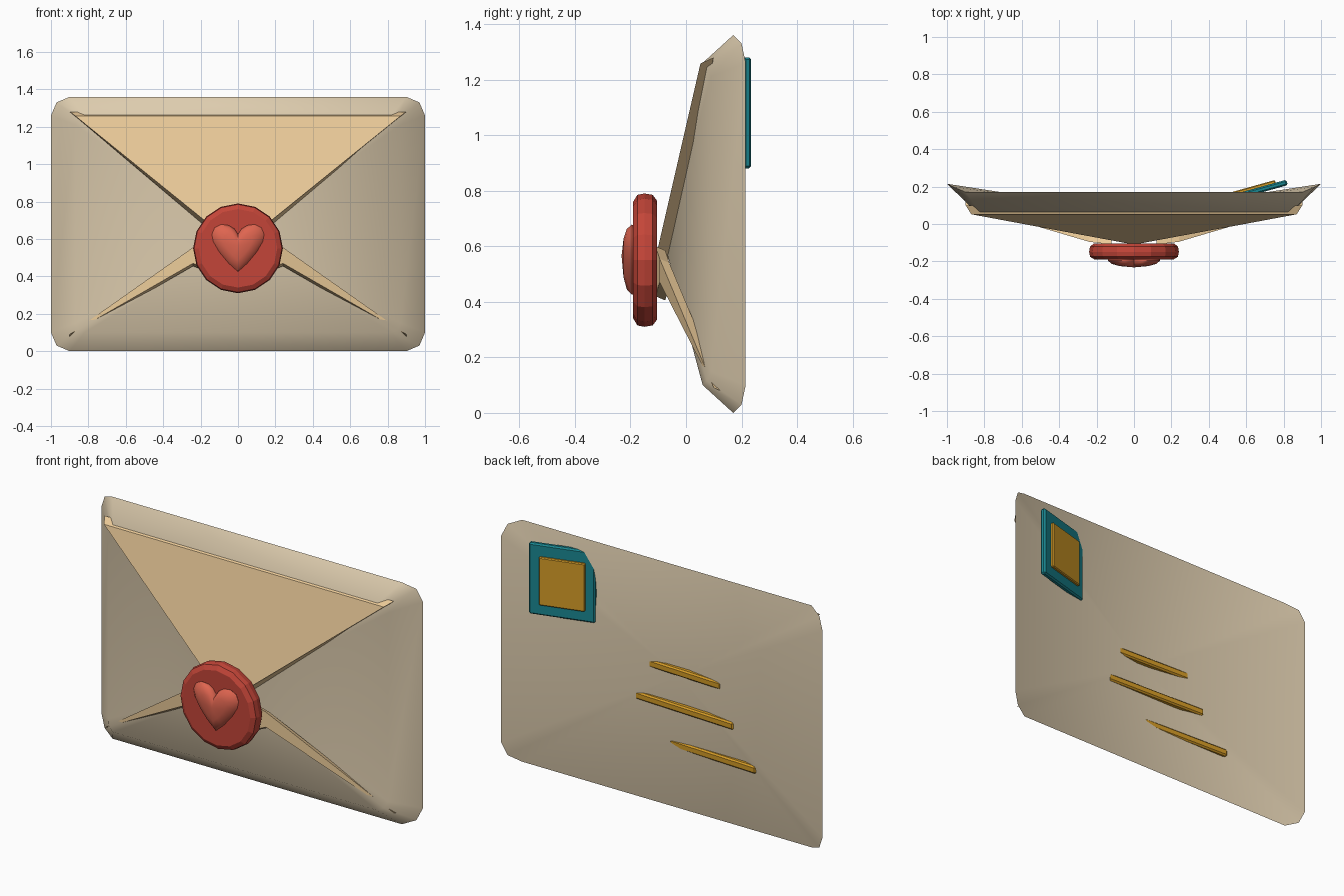
import bpy, bmesh, math
from mathutils import Matrix

if "Cube" in bpy.data.objects:
    bpy.data.objects.remove(bpy.data.objects["Cube"])


def mat(name, rgb):
    m = bpy.data.materials.new(name)
    m.diffuse_color = (*rgb, 1)
    m.use_nodes = True
    m.node_tree.nodes["Principled BSDF"].inputs["Base Color"].default_value = m.diffuse_color
    return m


PAPER = mat("paper", (0.72, 0.60, 0.42))
FOLD = mat("fold_paper", (0.84, 0.60, 0.32))
WAX = mat("wax", (0.55, 0.06, 0.04))
HEART = mat("heart_wax", (0.74, 0.13, 0.08))
TEAL = mat("teal", (0.01, 0.24, 0.28))
GOLD = mat("gold", (0.66, 0.33, 0.02))


def finish(name, bm, material, angle=None):
    bmesh.ops.recalc_face_normals(bm, faces=bm.faces)
    me = bpy.data.meshes.new(name)
    bm.to_mesh(me)
    bm.free()
    ob = bpy.data.objects.new(name, me)
    bpy.context.collection.objects.link(ob)
    me.materials.append(material)
    if angle:
        bpy.ops.object.select_all(action='DESELECT')
        ob.select_set(True)
        bpy.context.view_layer.objects.active = ob
        bpy.ops.object.shade_smooth_by_angle(angle=math.radians(angle))
    return ob


def loft(name, rings, material, first=None, last=None, angle=None):
    """Skin matching rings; close each end with a face, or a fan to an apex."""
    bm = bmesh.new()
    loops = [[bm.verts.new(p) for p in r] for r in rings]
    n = len(rings[0])
    for a, b in zip(loops, loops[1:]):
        for i in range(n):
            bm.faces.new((a[i], a[(i + 1) % n], b[(i + 1) % n], b[i]))
    for loop, apex in ((loops[0], first), (loops[-1], last)):
        if apex:
            v = bm.verts.new(apex)
            for i in range(n):
                bm.faces.new((loop[i], loop[(i + 1) % n], v))
        else:
            bm.faces.new(loop)
    return finish(name, bm, material, angle)


def slab(name, center, size, turn, material, bevel=0.008):
    bm = bmesh.new()
    bmesh.ops.create_cube(bm, size=1, matrix=Matrix.Diagonal((*size, 1)))
    bmesh.ops.bevel(bm, geom=bm.edges[:], offset=bevel, segments=1, affect='EDGES')
    bm.transform(Matrix.Translation(center) @ Matrix.Rotation(turn, 4, 'Z'))
    return finish(name, bm, material)


# Envelope body: dished back, raised front, clipped corners
def corner_ring(pts):
    """Upper right corner points mirrored to all four corners (mid height 0.68)."""
    ring = []
    for sx, sz in ((1, 1), (1, -1), (-1, -1), (-1, 1)):
        seq = pts if sx * sz > 0 else pts[::-1]
        ring += [(sx * x, y, 0.68 + sz * z) for x, y, z in seq]
    return ring


rim = corner_ring([(0.90, 0.17, 0.68), (0.97, 0.20, 0.65), (1.0, 0.215, 0.58)])
front = corner_ring([(0.82, 0.06, 0.58), (0.855, 0.075, 0.565), (0.87, 0.09, 0.53)])
loft("envelope_body", [rim, front], PAPER,
     first=(0, 0.06, 0.68), last=(0, -0.075, 0.6), angle=60)

# Top flap with sloping edges
loft("top_flap", [
    [(-0.9, 0.10, 1.28), (0.9, 0.10, 1.28), (0, -0.07, 0.52)],
    [(-0.87, 0.052, 1.258), (0.87, 0.052, 1.258), (0, -0.11, 0.555)]], FOLD)

# Lower folds running from the bottom corners to the seal
for side, s in (("right", 1), ("left", -1)):
    outline = [(0.9, 0.10, 0.09), (0.24, -0.095, 0.555), (0.12, -0.11, 0.60),
               (0.12, -0.11, 0.42), (0.24, -0.095, 0.47)]
    outer = [(s * x, y, z) for x, y, z in outline]
    inner = [(s * x, y + 0.035, z - 0.015) for x, y, z in outline]
    loft("lower_fold_" + side, [outer, inner], FOLD)


# Wax seal: faceted disc
def circle(r, y, n=16):
    return [(r * math.cos(math.tau * i / n), y, 0.55 + r * math.sin(math.tau * i / n))
            for i in range(n)]


loft("wax_seal", [circle(r, y) for r, y in
                  ((0.215, -0.105), (0.235, -0.12), (0.24, -0.15),
                   (0.235, -0.175), (0.21, -0.19))], WAX)

# Domed heart on the seal
half = [(0.05, -0.095), (0.10, -0.035), (0.132, 0.02), (0.14, 0.06),
        (0.125, 0.095), (0.09, 0.113), (0.05, 0.108), (0.02, 0.09)]
heart = [(0, -0.14)] + half + [(0, 0.06)] + [(-x, z) for x, z in half[::-1]]
loft("heart", [[(x * k, y, 0.565 + z * k) for x, z in heart] for k, y in
               ((0.97, -0.188), (1, -0.195), (0.86, -0.213), (0.55, -0.225))],
     HEART, last=(0, -0.232, 0.565), angle=50)

# Stamp on the back, tilted to follow the dished side
tilt = math.radians(15.6)
slab("stamp_border", (0.645, 0.174, 1.08), (0.36, 0.03, 0.40), tilt, TEAL)
slab("stamp_picture", (0.637, 0.187, 1.078), (0.25, 0.03, 0.27), tilt, GOLD, 0.005)

# Address lines on the back
for i, (x0, x1, y, z) in enumerate(((-0.29, 0.19, 0.078, 0.715),
                                    (-0.38, 0.25, 0.093, 0.52),
                                    (-0.53, 0.02, 0.112, 0.32))):
    slab("address_line_%d" % (i + 1), ((x0 + x1) / 2, y, z),
         (x1 - x0, 0.035, 0.042), -0.045, GOLD)
